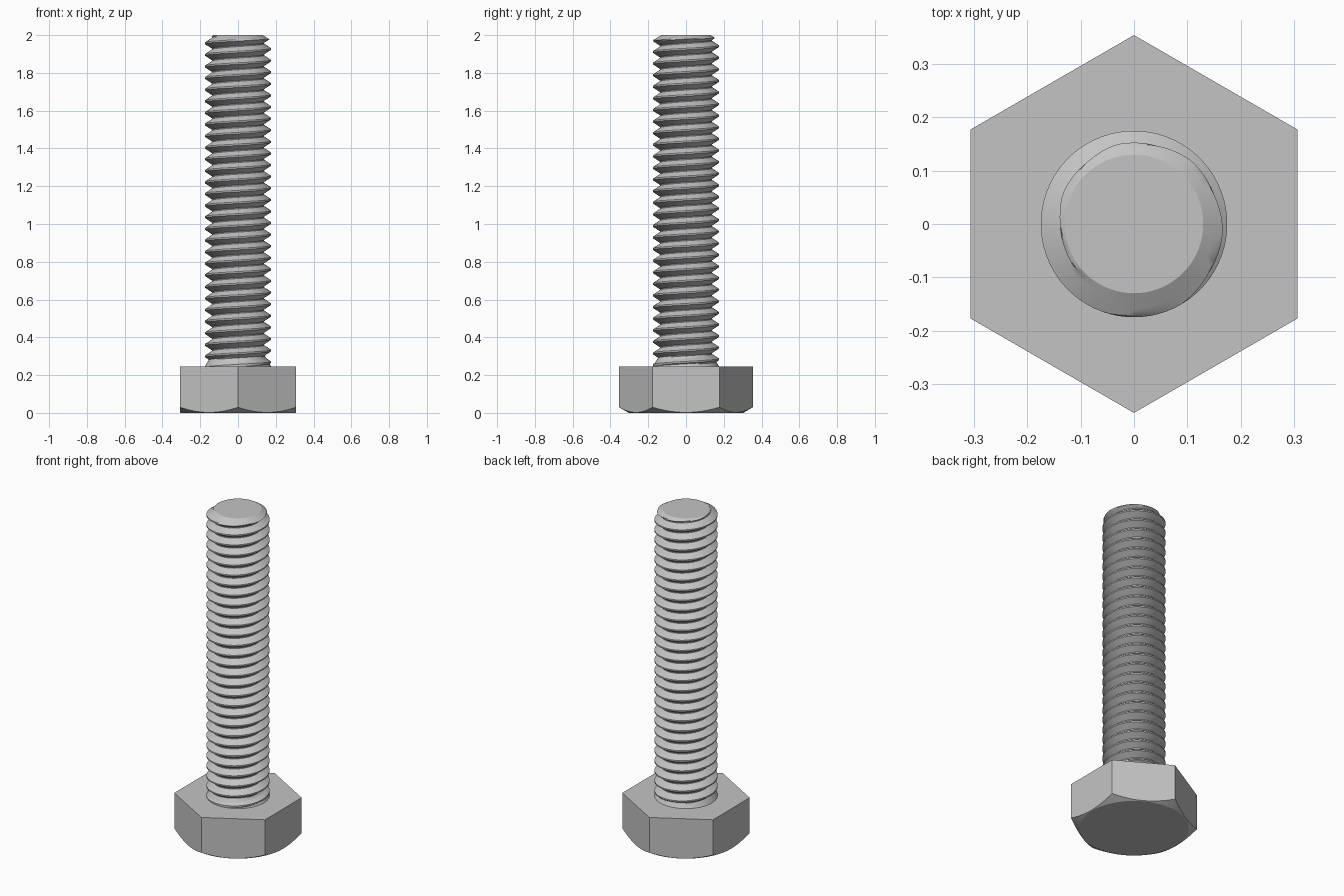
import bpy, bmesh, math

cube = bpy.data.objects.get("Cube")
if cube:
    bpy.data.objects.remove(cube)

# Sizes
HEAD_H, TOTAL_H = 0.246, 2.0
APOTHEM, CHAMFER_R = 0.307, 0.303
MAJOR, ROOT, TIP = 0.175, 0.138, 0.13
PITCH = 0.0614
STEPS = 72

steel = bpy.data.materials.new("grey steel")
steel.use_nodes = True
colour = (0.55, 0.55, 0.55, 1)
steel.diffuse_color = colour
steel.node_tree.nodes["Principled BSDF"].inputs["Base Color"].default_value = colour


def finish(bm, name):
    bmesh.ops.remove_doubles(bm, verts=bm.verts, dist=1e-5)
    bmesh.ops.recalc_face_normals(bm, faces=bm.faces)
    mesh = bpy.data.meshes.new(name)
    bm.to_mesh(mesh)
    bm.free()
    mesh.materials.append(steel)
    obj = bpy.data.objects.new(name, mesh)
    bpy.context.collection.objects.link(obj)
    bpy.ops.object.select_all(action='DESELECT')
    obj.select_set(True)
    bpy.context.view_layer.objects.active = obj
    bpy.ops.object.shade_smooth_by_angle(angle=math.radians(25))


def polar(bm, r, a, z):
    return bm.verts.new((r * math.cos(a), r * math.sin(a), z))


# Hexagonal head, its underside rounded off by a shallow cone
bm = bmesh.new()
disc, rim, top = [], [], []
sixth = math.pi / 3
for i in range(STEPS):
    a = math.tau * i / STEPS + math.pi / 6
    r = APOTHEM / math.cos((a + sixth / 2) % sixth - sixth / 2)
    disc.append(polar(bm, CHAMFER_R, a, 0))
    rim.append(polar(bm, r, a, (r - CHAMFER_R) * 0.58))
    top.append(polar(bm, r, a, HEAD_H))
for i in range(STEPS):
    j = (i + 1) % STEPS
    bm.faces.new((disc[i], disc[j], rim[j], rim[i]))
    bm.faces.new((rim[i], rim[j], top[j], top[i]))
bm.faces.new(disc)
bm.faces.new(top)
finish(bm, "hex_head")

# One pitch of the thread: root flat, rising flank, crest flat, falling flank
profile = []
for start, end, r0, r1, cuts in ((0, 0.08, ROOT, ROOT, 1), (0.08, 0.475, ROOT, MAJOR, 5),
                                 (0.475, 0.605, MAJOR, MAJOR, 1), (0.605, 1, MAJOR, ROOT, 5)):
    for c in range(cuts):
        t = c / cuts
        profile.append((start + (end - start) * t, r0 + (r1 - r0) * t))

# Threaded shank: the profile climbs one pitch per turn
bm = bmesh.new()
turns = math.ceil((TOTAL_H - HEAD_H) / PITCH) + 3
first_z = 1.957 - PITCH * (0.54 + 0.5 + turns - 2)
columns = []
for i in range(STEPS + 1):
    a = math.tau * i / STEPS
    column = []
    for n in range(turns + 1):
        for dz, r in profile:
            z = first_z + PITCH * (n + dz + i / STEPS)
            z = min(max(z, HEAD_H), TOTAL_H)
            r = max(r, MAJOR - (z - HEAD_H) * 0.6)    # run-out beside the head
            r = min(r, TIP + (TOTAL_H - z) * 1.7)     # chamfered tip
            column.append(polar(bm, r, a, z))
    columns.append(column)
for left, right in zip(columns, columns[1:]):
    for k in range(len(left) - 1):
        bm.faces.new((left[k], right[k], right[k + 1], left[k + 1]))
bmesh.ops.remove_doubles(bm, verts=bm.verts, dist=1e-5)
bmesh.ops.dissolve_degenerate(bm, edges=bm.edges, dist=1e-5)

# Flat ends
bmesh.ops.holes_fill(bm, edges=[e for e in bm.edges if e.is_boundary], sides=0)
finish(bm, "threaded_shank")
